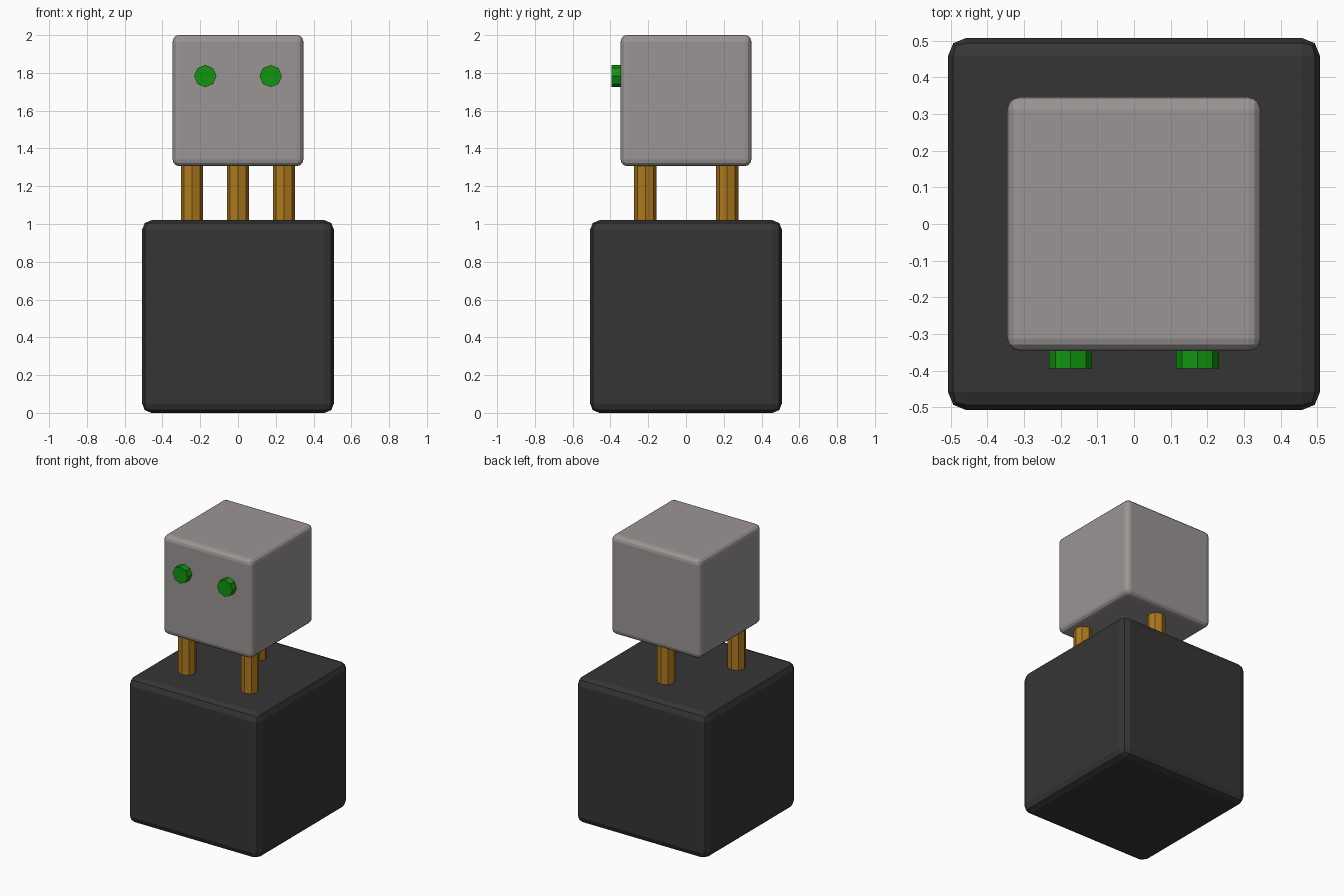
import bpy
import math

if "Cube" in bpy.data.objects:
    bpy.data.objects.remove(bpy.data.objects["Cube"])


def material(name, rgb):
    m = bpy.data.materials.new(name)
    m.diffuse_color = (*rgb, 1.0)
    m.use_nodes = True
    m.node_tree.nodes["Principled BSDF"].inputs["Base Color"].default_value = m.diffuse_color
    return m


CHARCOAL = material("charcoal", (0.036, 0.036, 0.036))
GREY = material("warm grey", (0.33, 0.302, 0.298))
BROWN = material("golden brown", (0.42, 0.19, 0.013))
GREEN = material("green", (0.006, 0.30, 0.005))


def rounded_box(name, half, z0, z1, bevel, segments, mat):
    bpy.ops.mesh.primitive_cube_add(size=1, location=(0, 0, (z0 + z1) / 2))
    ob = bpy.context.object
    ob.name = name
    ob.scale = (2 * half, 2 * half, z1 - z0)
    bpy.ops.object.transform_apply(location=False, rotation=False, scale=True)
    mod = ob.modifiers.new("rounded edges", 'BEVEL')
    mod.width = bevel
    mod.segments = segments
    ob.data.materials.append(mat)
    return ob


def octagon_rod(name, location, length, mat, rotation=(0, 0, 0)):
    bpy.ops.mesh.primitive_cylinder_add(vertices=8, radius=0.059, depth=length,
                                        location=location, rotation=rotation)
    ob = bpy.context.object
    ob.name = name
    ob.data.materials.append(mat)
    return ob


# Large lower block and smaller head block
rounded_box("base_block", 0.508, 0.0, 1.02, 0.05, 2, CHARCOAL)
rounded_box("head_block", 0.346, 1.307, 2.0, 0.034, 3, GREY)

# Three supporting posts: two in front, one at the back
for name, x, y in (("front_left_post", -0.243, -0.215),
                   ("front_right_post", 0.243, -0.215),
                   ("back_post", 0.0, 0.218)):
    octagon_rod(name, (x, y, 1.163), 0.306, BROWN)

# Eyes on the front of the head
for side, x in (("left", -0.173), ("right", 0.173)):
    octagon_rod(side + "_eye", (x, -0.367, 1.783), 0.054, GREEN,
                (math.pi / 2, 0, 0))
